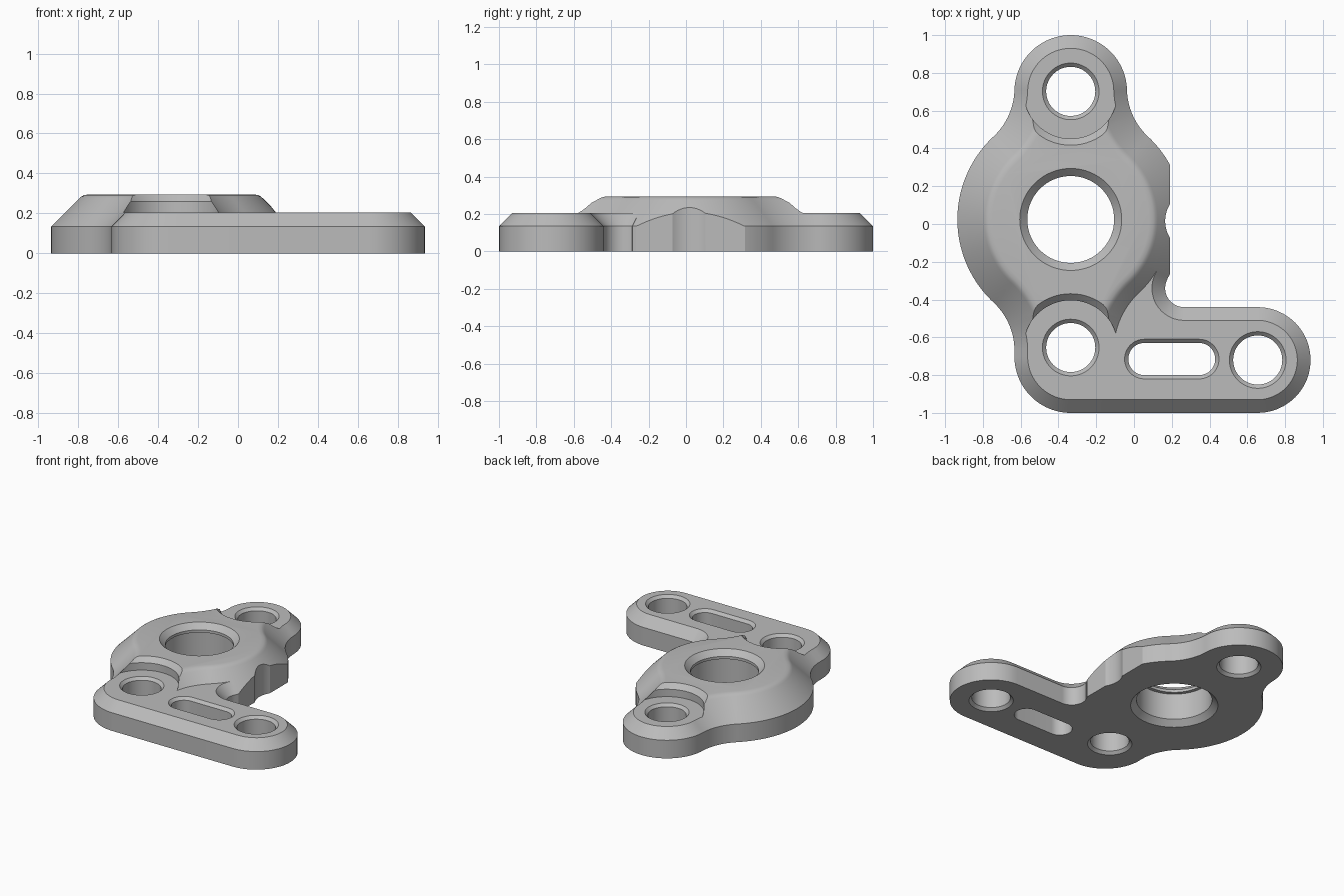
import bpy, bmesh
from math import sin, cos, radians, degrees, atan2, sqrt

if "Cube" in bpy.data.objects:
    bpy.data.objects.remove(bpy.data.objects["Cube"], do_unlink=True)

grey = bpy.data.materials.new("machined grey")
grey.use_nodes = True
GREY = (0.5, 0.5, 0.5, 1)
grey.diffuse_color = GREY
grey.node_tree.nodes["Principled BSDF"].inputs["Base Color"].default_value = GREY

CX, CY = -0.335, 0.024      # main bore centre
BODY_R, EAR_R, BLEND_R, EAR_D = 0.6, 0.298, 0.35, 0.678
EDGE_Z, PLATE_Z, TOP_Z = 0.135, 0.205, 0.295


def arc(x, y, r, a0, a1, n=24):
    angles = [radians(a0 + (a1 - a0) * i / n) for i in range(n + 1)]
    return [(x + r * cos(a), y + r * sin(a)) for a in angles]


def circle(x, y, r):
    return arc(x, y, r, 0, 360, 64)[:-1]


def stadium(x0, x1, y, r):
    return arc(x1, y, r, -90, 90) + arc(x0, y, r, 90, 270)


def loft(name, levels):
    """Solid through stacked outlines, given as (points, z)."""
    bm = bmesh.new()
    rings = [[bm.verts.new((x, y, z)) for x, y in pts] for pts, z in levels]
    n = len(rings[0])
    for low, high in zip(rings, rings[1:]):
        for i in range(n):
            j = (i + 1) % n
            bm.faces.new((low[i], low[j], high[j], high[i]))
    bm.faces.new(rings[0][::-1])
    bm.faces.new(rings[-1])
    bmesh.ops.recalc_face_normals(bm, faces=bm.faces)
    mesh = bpy.data.meshes.new(name)
    bm.to_mesh(mesh)
    bm.free()
    mesh.materials.append(grey)
    obj = bpy.data.objects.new(name, mesh)
    bpy.context.collection.objects.link(obj)
    return obj


def turned(name, x, y, profile):
    return loft(name, [(circle(x, y, r), z) for r, z in profile])


def combine(target, tool, operation="DIFFERENCE"):
    mod = target.modifiers.new(tool.name, "BOOLEAN")
    mod.operation, mod.object, mod.solver = operation, tool, "EXACT"
    bpy.context.view_layer.objects.active = target
    bpy.ops.object.modifier_apply(modifier=mod.name)
    bpy.data.objects.remove(tool, do_unlink=True)


def body_outline(d):
    """Round body with two blended ears, inset by d."""
    a = ((BODY_R + BLEND_R) ** 2 - (EAR_R + BLEND_R) ** 2 + EAR_D ** 2) / (2 * EAR_D)
    h = sqrt((BODY_R + BLEND_R) ** 2 - a * a)
    t, u = degrees(atan2(a, h)), degrees(atan2(a - EAR_D, h))
    quarter = (arc(0, 0, BODY_R - d, 0, t)
               + arc(h, a, BLEND_R + d, 180 + t, 180 + u)[1:-1]
               + arc(0, EAR_D, EAR_R - d, u, 90))
    top = quarter + [(-x, y) for x, y in quarter[::-1]][1:]
    full = top + [(x, -y) for x, y in top[::-1]][1:-1]
    return [(CX + x, CY + y) for x, y in full]


def arm_outline(d):
    """Side arm with a concave blend into the body, inset by d."""
    return (arc(0.655, -0.72, 0.28 - d, -90, 90)
            + arc(0.265, -0.34, 0.1 + d, 270, 148.8)
            + [(CX, CY), (CX - EAR_R + d, CY - EAR_D)]
            + arc(CX, -0.702, EAR_R - d, 180, 270))


# Main body with sloping sides and a softened top rim
body = loft("bracket", [(body_outline(d), z) for d, z in (
    (0, 0), (0, EDGE_Z), (0.14, 0.275), (0.15, 0.284), (0.163, 0.291), (0.185, TOP_Z))])

# Flat right side with a shallow notch
flat = ([(0.5, -0.4), (0.5, 0.4), (0.19, 0.4)]
        + arc(0.333, 0.016, 0.168, 148.3, 211.7) + [(0.19, -0.4)])
combine(body, loft("side_cut", [(flat, -0.1), (flat, 0.5)]))

# Stepped seats around the ear holes
for side in (1, -1):
    combine(body, turned("seat_cut", CX, CY + side * EAR_D, (
        (0.25, PLATE_Z), (0.25, 0.26), (0.31, 0.32))))

# Side arm
combine(body, loft("arm", [(arm_outline(d), z) for d, z in (
    (0, 0), (0, EDGE_Z), (0.07, PLATE_Z))]), "UNION")

# Main bore with a lip at the top
combine(body, turned("bore_cut", CX, CY, (
    (0.345, -0.05), (0.255, 0.04), (0.255, 0.235),
    (0.23, 0.235), (0.23, 0.255), (0.3, 0.325))))

# Chamfered bolt holes
for x, y in ((CX, CY + EAR_D), (CX, CY - EAR_D), (0.655, -0.72)):
    combine(body, turned("hole_cut", x, y, (
        (0.2, -0.05), (0.13, 0.02), (0.13, 0.185), (0.2, 0.255))))

# Slot in the arm
combine(body, loft("slot_cut", [(stadium(0.055, 0.345, -0.715, r), z) for r, z in (
    (0.085, -0.1), (0.085, 0.185), (0.135, 0.235))]))

bpy.ops.object.select_all(action="DESELECT")
body.select_set(True)
bpy.context.view_layer.objects.active = body
bpy.ops.object.shade_smooth_by_angle(angle=radians(28))
